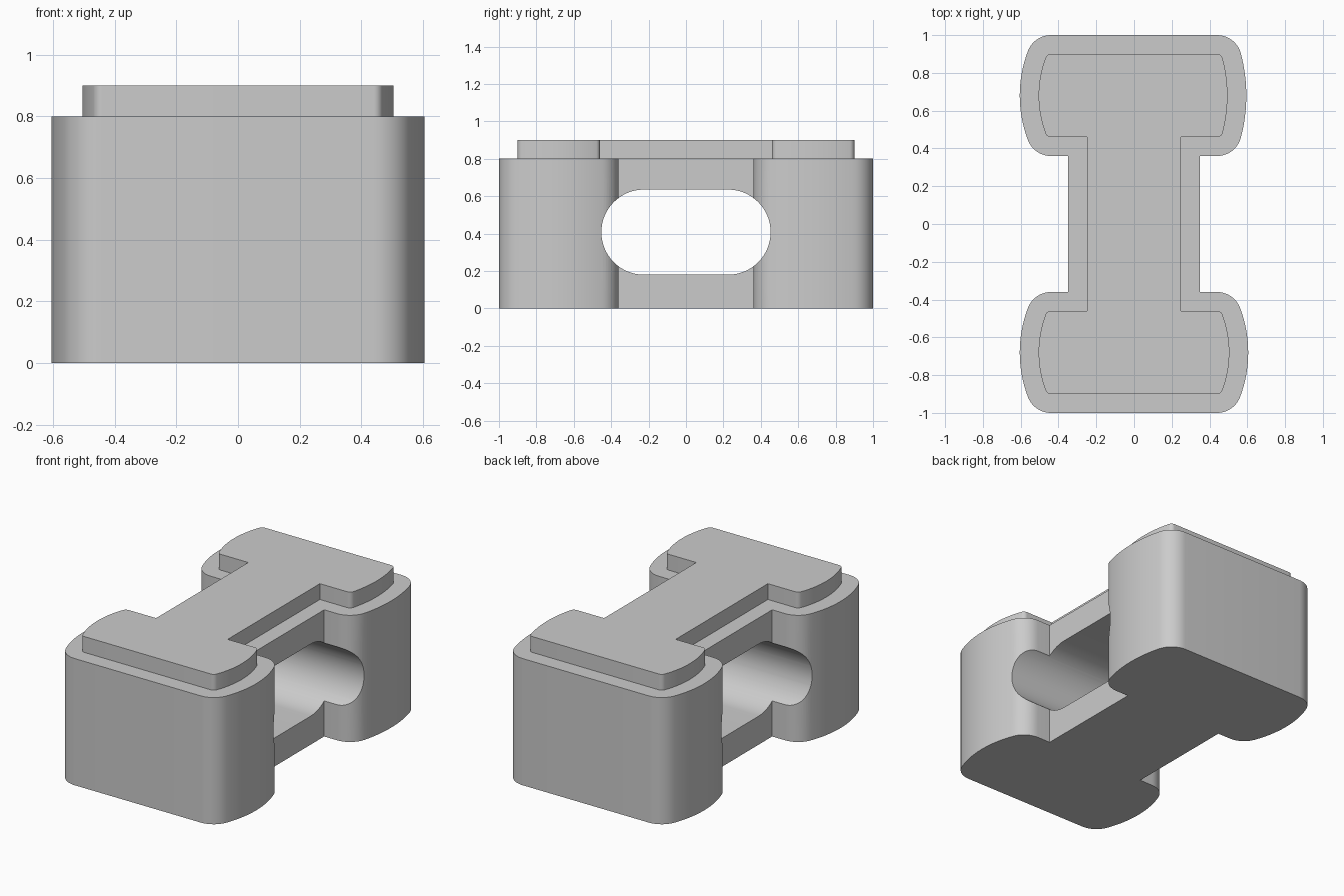
import bpy
import bmesh
from math import atan2, cos, pi, radians, sin
from mathutils import Matrix

old = bpy.data.objects.get("Cube")
if old:
    bpy.data.objects.remove(old, do_unlink=True)

grey = bpy.data.materials.new("light grey")
grey.use_nodes = True
colour = (0.6, 0.6, 0.6, 1)
grey.diffuse_color = colour
grey.node_tree.nodes["Principled BSDF"].inputs["Base Color"].default_value = colour

FLAT = 0.44       # half length of the straight end edge
MID = 0.68        # y of the middle of each head


def arc(cx, cy, r, a0, a1, n):
    angles = [a0 + (a1 - a0) * i / n for i in range(n + 1)]
    return [(cx + r * cos(a), cy + r * sin(a)) for a in angles]


def bulged_side(width, depth, fillet):
    """Side of a head on +x, +y: a wide arc tangent to two corner fillets."""
    rise = depth - fillet
    run = width - FLAT
    big = (run ** 2 + rise ** 2 - fillet ** 2) / (2 * (run - fillet))
    cx = width - big
    a = atan2(rise, FLAT - cx)
    return (arc(FLAT, MID - rise, fillet, -pi / 2, -a, 10)
            + arc(cx, MID, big, -a, a, 24)[1:-1]
            + arc(FLAT, MID + rise, fillet, a, pi / 2, 10))


def outline(inset):
    """Counter-clockwise outline with two bulged heads joined by a waist."""
    waist, depth, fillet = 0.35 - inset, 0.32 - inset, 0.13 - inset
    inner = MID - depth
    side = bulged_side(0.605 - inset, depth, fillet)
    back_left = bulged_side(0.595 - inset, depth, fillet)
    points = [(waist, inner)] + back_left
    points += [(-x, y) for x, y in reversed(side)] + [(-waist, inner)]
    points += [(-waist, -inner)] + [(-x, -y) for x, y in side]
    points += [(x, -y) for x, y in reversed(side)] + [(waist, -inner)]
    return points


def prism(name, points, low, high, turn=None):
    bm = bmesh.new()
    face = bm.faces.new([bm.verts.new((x, y, low)) for x, y in points])
    grown = bmesh.ops.extrude_face_region(bm, geom=[face])["geom"]
    top = [v for v in grown if isinstance(v, bmesh.types.BMVert)]
    bmesh.ops.translate(bm, verts=top, vec=(0, 0, high - low))
    bmesh.ops.recalc_face_normals(bm, faces=bm.faces)
    if turn:
        bm.transform(turn)
    mesh = bpy.data.meshes.new(name)
    bm.to_mesh(mesh)
    bm.free()
    mesh.materials.append(grey)
    obj = bpy.data.objects.new(name, mesh)
    bpy.context.collection.objects.link(obj)
    return obj


def activate(obj):
    bpy.ops.object.select_all(action="DESELECT")
    obj.select_set(True)
    bpy.context.view_layer.objects.active = obj


# Main block and the raised plate on top of it
body = prism("body", outline(0), 0, 0.8)
plate = prism("top_plate", outline(0.1), 0.8, 0.9)

# Rounded slot through the waist, from side to side
radius = 0.2275
reach = 0.4525 - radius
slot = (arc(reach, 0, radius, -pi / 2, pi / 2, 32)
        + arc(-reach, 0, radius, pi / 2, 3 * pi / 2, 32))
turn = (Matrix.Translation((0, 0, 0.4075))
        @ Matrix(((0, 0, 1, 0), (1, 0, 0, 0), (0, 1, 0, 0), (0, 0, 0, 1))))
cutter = prism("slot_cutter", slot, -1, 1, turn)
cutter.hide_render = True
cut = body.modifiers.new("slot", "BOOLEAN")
cut.operation = "DIFFERENCE"
cut.solver = "EXACT"
cut.object = cutter
activate(body)
bpy.ops.object.modifier_apply(modifier=cut.name)
bpy.data.objects.remove(cutter, do_unlink=True)

# Smooth curved walls, crisp rims
for obj in (body, plate):
    activate(obj)
    bpy.ops.object.shade_smooth_by_angle(angle=radians(30))
